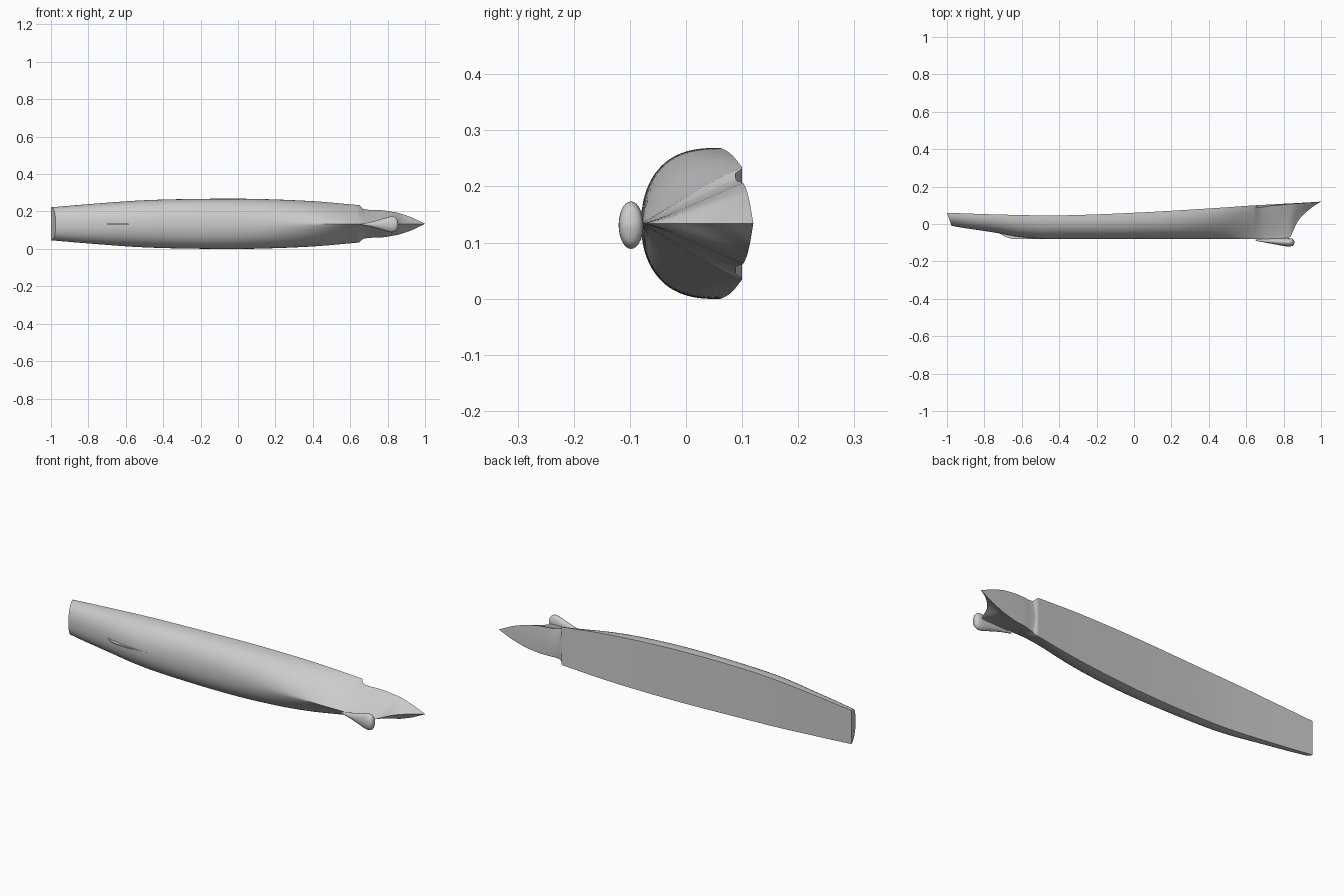
import bpy, bmesh, math

cube = bpy.data.objects.get("Cube")
if cube:
    bpy.data.objects.remove(cube)

MID = 0.134  # height of the hull centre plane
grey = bpy.data.materials.new("hull grey")
grey.use_nodes = True
COLOUR = (0.6, 0.6, 0.6, 1)
grey.diffuse_color = COLOUR
grey.node_tree.nodes["Principled BSDF"].inputs["Base Color"].default_value = COLOUR


def curve(keys, smooth=True):
    """Return a function through (x, value) keys."""
    def slope(i):
        a, b = keys[max(i - 1, 0)], keys[min(i + 1, len(keys) - 1)]
        return (b[1] - a[1]) / (b[0] - a[0])

    def f(x):
        x = min(max(x, keys[0][0]), keys[-1][0])
        i = next(k for k in range(len(keys) - 1) if x <= keys[k + 1][0])
        (x0, v0), (x1, v1) = keys[i], keys[i + 1]
        h = x1 - x0
        t = (x - x0) / h
        if not smooth:
            return v0 + (v1 - v0) * t
        return ((1 + 2 * t) * (1 - t) ** 2 * v0 + t * (1 - t) ** 2 * h * slope(i)
                + t * t * (3 - 2 * t) * v1 + t * t * (t - 1) * h * slope(i + 1))
    return f


def finish(bm, name, angle=35):
    bmesh.ops.remove_doubles(bm, verts=bm.verts, dist=0.00005)
    bmesh.ops.recalc_face_normals(bm, faces=bm.faces)
    mesh = bpy.data.meshes.new(name)
    bm.to_mesh(mesh)
    bm.free()
    mesh.materials.append(grey)
    obj = bpy.data.objects.new(name, mesh)
    bpy.context.collection.objects.link(obj)
    bpy.ops.object.select_all(action="DESELECT")
    obj.select_set(True)
    bpy.context.view_layer.objects.active = obj
    bpy.ops.object.shade_smooth_by_angle(angle=math.radians(angle))
    return obj


def bridge(bm, rings, closed):
    for a, b in zip(rings, rings[1:]):
        n = len(a)
        for i in range(n if closed else n - 1):
            j = (i + 1) % n
            bm.faces.new((a[i], a[j], b[j], b[i]))


# Hull lines: deck edge, half beam, keel and section fullness
deck = curve([(-1, .06), (-.7, .05), (-.4, .046), (0, .06), (.4, .083), (.648, .1)])
foredeck = curve([(.65, .1), (.66, .088), (.69, .09), (.72, .097), (.85, .108), (1, .12)], False)
beam = curve([(-1, .088), (-.8, .105), (-.5, .126), (-.15, .134), (.1, .133), (.4, .121), (.648, .1)])
forebeam = curve([(.65, .098), (.67, .08), (.7, .075), (.78, .072), (.86, .058), (.93, .034), (1, 0)], False)
keel = curve([(-1, -.01), (-.85, -.03), (-.72, -.05), (-.62, -.068), (-.5, -.079), (-.4, -.08),
              (.6, -.08), (.78, -.078), (.835, -.07), (.85, -.04), (.87, .005),
              (.9, .043), (.95, .088), (1, .1195)])
round_a = curve([(-1, 2.2), (-.6, 2.4), (-.1, 2.6), (.3, 2.2), (.65, 1.15), (1, 1)])
round_b = curve([(-1, .42), (-.6, .48), (0, .48), (.3, .62), (.65, 1.05), (.85, 1.15), (1, 1)])

STEPS = 20
stations = [-1 + .03 * i for i in range(55)]
stations += [.635, .648, .65, .66, .67, .685] + [.7 + .0125 * i for i in range(25)]
bm = bmesh.new()
shell, decks = [], []
for x in stations:
    top = deck(x) if x < .649 else foredeck(x)
    half = beam(x) if x < .649 else forebeam(x)
    low = min(keel(x), top - .0004)
    side = []
    for i in range(STEPS + 1):
        t = (i / STEPS) ** 1.6
        width = half * (1 - (1 - t) ** round_a(x)) ** round_b(x)
        y = low + (top - low) * t
        # raked transom fades into the run
        rake = .025 * (1 - t) * max(0, (-.9 - x) / .1)
        side.append((x + rake, y, width))
    ring = [bm.verts.new((a, y, MID - w)) for a, y, w in reversed(side)]
    ring += [bm.verts.new((a, y, MID + w)) for a, y, w in side[1:]]
    shell.append(ring)
    crown = max(top, .1 + (x - .65) * .055) if x > .649 else top
    middle = bm.verts.new((x, crown, MID))
    decks.append([ring[-1], middle, ring[0]])
bridge(bm, shell, False)
bridge(bm, decks, False)
bm.faces.new(shell[0] + [decks[0][1]])
finish(bm, "hull")

# Bulb under the bow: a teardrop swept along the keel
bulb_size = curve([(.65, .04), (.7, .25), (.76, .62), (.81, .97), (.83, 1), (.845, .85),
                   (.852, .62), (.857, .1)])
bm = bmesh.new()
rings = []
for x in [.65 + .01 * i for i in range(18)] + [.83, .838, .845, .85, .854, .856, .857]:
    s = bulb_size(x)
    centre = -.086 - .012 * min(1, (x - .65) / .17)
    tall = .022 * max(0, s) ** .6
    rings.append([bm.verts.new((x, centre + tall * math.cos(a), MID - .003 + .042 * s * math.sin(a)))
                  for a in [math.tau * k / 28 for k in range(28)]])
bridge(bm, rings, True)
bm.faces.new(rings[0])
bm.faces.new(rings[-1])
finish(bm, "bow_bulb", 50)

# Thin skeg where the keel lifts towards the stern
bm = bmesh.new()
outline = [(-.45, -.08), (-.65, -.08), (-.68, -.072), (-.73, -.045), (-.5, -.06)]
plates = [[bm.verts.new((x, y, MID + s)) for x, y in outline] for s in (-.003, .003)]
bridge(bm, plates, True)
for plate in plates:
    bm.faces.new(plate)
finish(bm, "stern_skeg")
